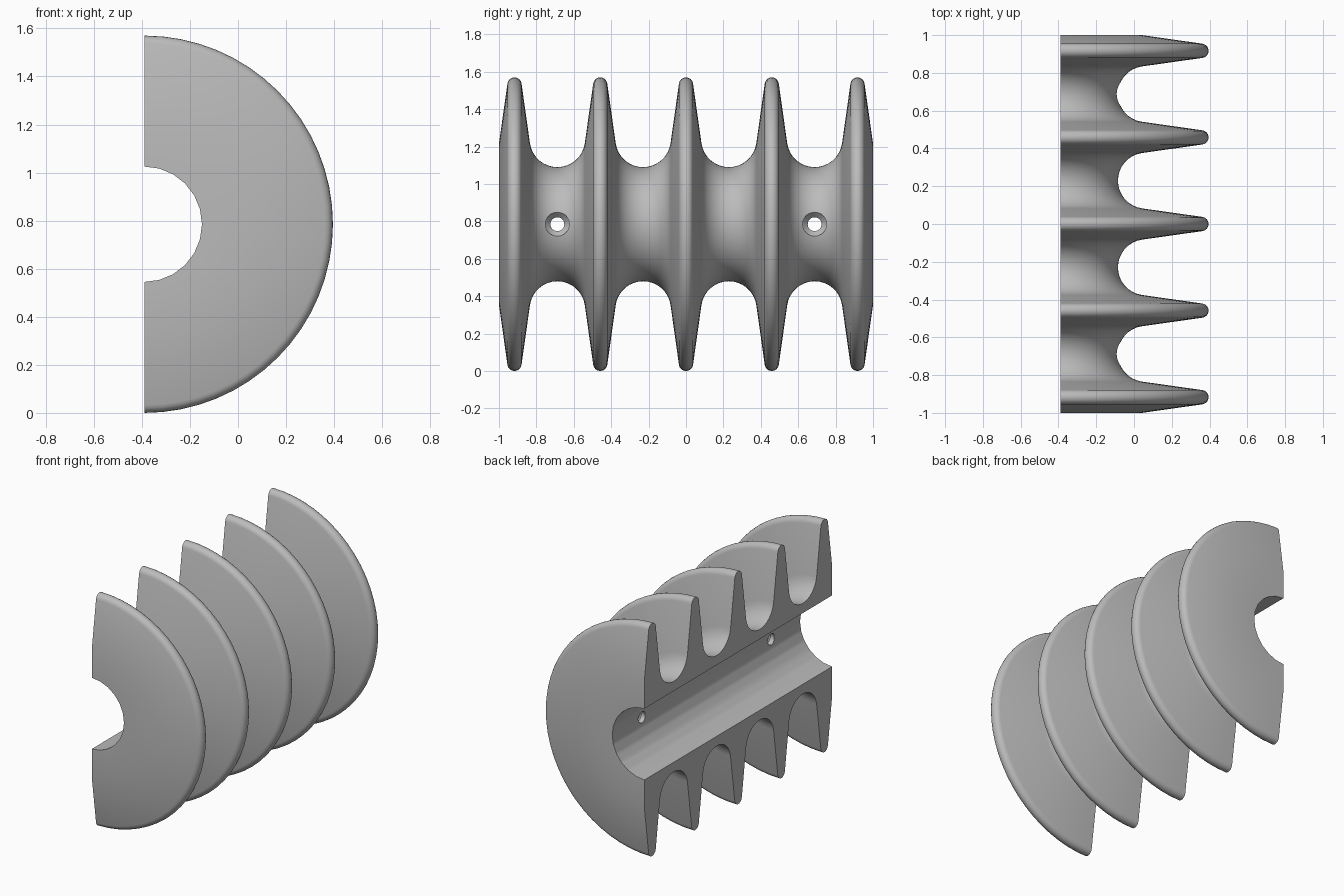
import bpy, bmesh
from math import pi, sin, cos, radians
from mathutils import Matrix, Vector

if "Cube" in bpy.data.objects:
    bpy.data.objects.remove(bpy.data.objects["Cube"])

AXIS_X, AXIS_Z = -0.39, 0.785     # axis of the half round body, along y
PITCH, FINS = 0.4585, 5           # fin spacing and count
TIP_R, TIP_MID = 0.038, 0.747     # rounded fin rim
GROOVE_R, GROOVE_MID = 0.148, 0.453
TAPER = 0.145                     # flank angle of the fins
BORE_R = 0.24

grey = bpy.data.materials.new("plain grey")
grey.use_nodes = True
colour = (0.5, 0.5, 0.5, 1)
grey.diffuse_color = colour
grey.node_tree.nodes["Principled BSDF"].inputs["Base Color"].default_value = colour


def arc(mid, height, radius, start, end, steps):
    angles = [start + (end - start) * i / steps for i in range(steps + 1)]
    return [(mid + radius * cos(t), height + radius * sin(t)) for t in angles]


def make_object(name, bm):
    bmesh.ops.recalc_face_normals(bm, faces=bm.faces)
    mesh = bpy.data.meshes.new(name)
    bm.to_mesh(mesh)
    bm.free()
    obj = bpy.data.objects.new(name, mesh)
    bpy.context.collection.objects.link(obj)
    return obj


def half_lathe(name, profile, steps):
    """Sweep a closed (y, radius) outline through half a turn, with flat caps."""
    bm = bmesh.new()
    rings = []
    for s in range(steps + 1):
        t = -pi / 2 + pi * s / steps
        rings.append([bm.verts.new((AXIS_X + r * cos(t), y, AXIS_Z + r * sin(t)))
                      for y, r in profile])
    for a, b in zip(rings, rings[1:]):
        for i in range(len(profile)):
            j = (i + 1) % len(profile)
            bm.faces.new((a[i], a[j], b[j], b[i]))
    bm.faces.new(rings[0])
    bm.faces.new(rings[-1])
    return make_object(name, bm)


def rod(name, sections, axis, origin, sides):
    """Capped round rod along an axis from (position, radius) sections."""
    turn = Vector((0, 0, 1)).rotation_difference(Vector(axis)).to_matrix().to_4x4()
    place = Matrix.Translation(origin) @ turn
    bm = bmesh.new()
    rings = [[bm.verts.new(place @ Vector((r * cos(2 * pi * k / sides),
                                           r * sin(2 * pi * k / sides), d)))
              for k in range(sides)] for d, r in sections]
    for a, b in zip(rings, rings[1:]):
        for k in range(sides):
            n = (k + 1) % sides
            bm.faces.new((a[k], a[n], b[n], b[k]))
    bm.faces.new(rings[0])
    bm.faces.new(rings[-1])
    return make_object(name, bm)


# Outline of the finned body: rims and grooves alternate between two flat ends
foot = GROOVE_MID - GROOVE_R * sin(TAPER)
profile = [(-1, BORE_R / 2), (-1, foot)]
for i in range(FINS):
    y = (i - (FINS - 1) / 2) * PITCH
    profile += arc(y, TIP_MID, TIP_R, pi - TAPER, TAPER, 8)
    if i < FINS - 1:
        profile += arc(y + PITCH / 2, GROOVE_MID, GROOVE_R, pi + TAPER, 2 * pi - TAPER, 16)
profile += [(1, foot), (1, BORE_R / 2)]
body = half_lathe("finned_half_roller", profile, 32)

# Shaft bore and two countersunk screw holes in the end grooves
cutters = [rod("bore_cutter", [(-1.2, BORE_R), (1.2, BORE_R)], (0, 1, 0),
               (AXIS_X, 0, AXIS_Z), 24)]
for side in (-1, 1):
    cutters.append(rod("screw_hole_cutter",
                       [(0.1, 0.037), (0.268, 0.037), (0.296, 0.064), (0.5, 0.064)],
                       (1, 0, 0), (AXIS_X, side * PITCH * 1.5, AXIS_Z), 32))

bpy.ops.object.select_all(action="DESELECT")
bpy.context.view_layer.objects.active = body
body.select_set(True)
for cutter in cutters:
    cutter.hide_render = True
    mod = body.modifiers.new("cut", "BOOLEAN")
    mod.operation, mod.solver, mod.object = "DIFFERENCE", "EXACT", cutter
    bpy.ops.object.modifier_apply(modifier=mod.name)
    bpy.data.objects.remove(cutter)

body.data.materials.clear()
body.data.materials.append(grey)
bpy.ops.object.shade_smooth_by_angle(angle=radians(30))
